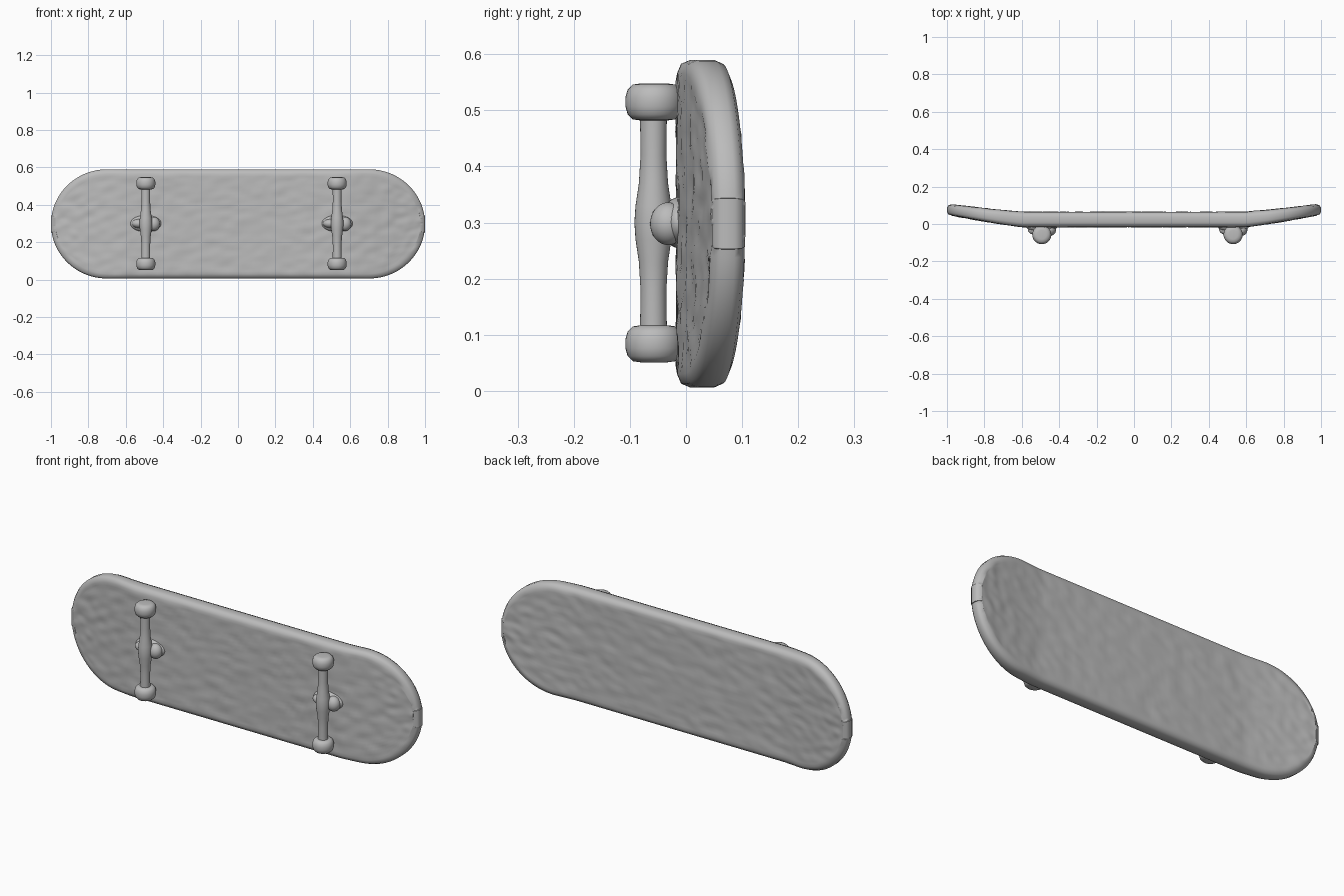
import bpy, bmesh, math
from mathutils import Vector, Matrix, noise

if "Cube" in bpy.data.objects:
    bpy.data.objects.remove(bpy.data.objects["Cube"])

grey = bpy.data.materials.new("plain_grey")
grey.diffuse_color = (0.5, 0.5, 0.5, 1)
grey.use_nodes = True
grey.node_tree.nodes["Principled BSDF"].inputs["Base Color"].default_value = grey.diffuse_color

ZC = 0.298       # height of the deck's long axis
NX, NZ = 110, 36


def finish(name, bm, angle=50):
    bmesh.ops.recalc_face_normals(bm, faces=bm.faces[:])
    me = bpy.data.meshes.new(name)
    bm.to_mesh(me)
    bm.free()
    ob = bpy.data.objects.new(name, me)
    bpy.context.collection.objects.link(ob)
    me.materials.append(grey)
    bpy.ops.object.select_all(action='DESELECT')
    ob.select_set(True)
    bpy.context.view_layer.objects.active = ob
    bpy.ops.object.shade_smooth_by_angle(angle=math.radians(angle))
    return ob


# Deck: stadium outline, kicked-up ends, rounded rim, lumpy faces
def half_width(x):
    e = max(0, (abs(x) - 0.7) / 0.3)
    return max(0.045, 0.292 * math.sqrt(max(0, 1 - e * e)))


def deck_point(i, j, inset, t):
    x = math.sin(math.pi / 2 * (2 * i / NX - 1))
    v = 2 * j / NZ - 1
    kick = max(0, (abs(x) - 0.6) / 0.4) ** 1.2
    front, back = -0.016 + 0.062 * kick, 0.064 + 0.041 * kick
    y = front + (back - front) * t
    z = half_width(x) * v
    bump = 0.0
    if 0 < i < NX and 0 < j < NZ:
        bump = 0.004 * noise.noise(Vector((x * 18 + z * 6, y * 40, z * 24 - x * 6)))
    return Vector((x * (1 - inset), y + bump, ZC + z * (1 - inset / 0.292)))


def deck():
    bm = bmesh.new()
    border = ([(i, 0) for i in range(NX)] + [(NX, j) for j in range(NZ)] +
              [(i, NZ) for i in range(NX, 0, -1)] + [(0, j) for j in range(NZ, 0, -1)])
    rings = []
    for inset, t in ((0.024, 0), (0.007, 0.09), (0, 0.3), (0, 0.7), (0.007, 0.91), (0.024, 1)):
        if t in (0, 1):
            g = {(i, j): bm.verts.new(deck_point(i, j, inset, t))
                 for i in range(NX + 1) for j in range(NZ + 1)}
            for i in range(NX):
                for j in range(NZ):
                    bm.faces.new((g[i, j], g[i + 1, j], g[i + 1, j + 1], g[i, j + 1]))
            rings.append([g[b] for b in border])
        else:
            rings.append([bm.verts.new(deck_point(i, j, inset, t)) for i, j in border])
    for a, b in zip(rings, rings[1:]):
        for k in range(len(border)):
            n = (k + 1) % len(border)
            bm.faces.new((a[k], a[n], b[n], b[k]))
    finish("deck", bm)


# Turned part about an upright axis, profile as (radius, height)
def lathe(name, profile, x, y, z, segs=32):
    bm = bmesh.new()
    rings = []
    for r, h in profile:
        rings.append([bm.verts.new((x + r * math.cos(2 * math.pi * k / segs),
                                    y + r * math.sin(2 * math.pi * k / segs), z + h))
                      for k in range(segs)])
    for a, b in zip(rings, rings[1:]):
        for k in range(segs):
            n = (k + 1) % segs
            bm.faces.new((a[k], a[n], b[n], b[k]))
    bm.faces.new(rings[0])
    bm.faces.new(rings[-1])
    finish(name, bm)


def ball(name, centre, radii):
    bm = bmesh.new()
    bmesh.ops.create_uvsphere(bm, u_segments=28, v_segments=16, radius=1,
                              matrix=Matrix.Translation(centre) @ Matrix.Diagonal((*radii, 1)))
    finish(name, bm, 80)


WHEEL = [(0.024, -0.033), (0.038, -0.031), (0.047, -0.022), (0.051, -0.008),
         (0.051, 0.008), (0.047, 0.022), (0.038, 0.031), (0.024, 0.033)]
AXLE = [(0.024, -0.2), (0.023, -0.12), (0.026, -0.07), (0.032, -0.03), (0.034, 0),
        (0.032, 0.03), (0.026, 0.07), (0.023, 0.12), (0.024, 0.2)]

deck()
# Trucks: axle, wheels, hanger pivot and base against the deck
for side, tx in (("left", -0.493), ("right", 0.53)):
    lathe(side + "_axle", AXLE, tx, -0.058, 0.3)
    for end, wz in (("lower", 0.084), ("upper", 0.515)):
        lathe(f"{side}_{end}_wheel", WHEEL, tx, -0.057, wz)
    ball(side + "_truck_base", (tx, -0.014, 0.3), (0.083, 0.03, 0.045))
    ball(side + "_bushing", (tx + 0.042, -0.032, 0.298), (0.034, 0.032, 0.038))
    ball(side + "_pivot", (tx - 0.035, -0.03, 0.3), (0.04, 0.028, 0.024))
